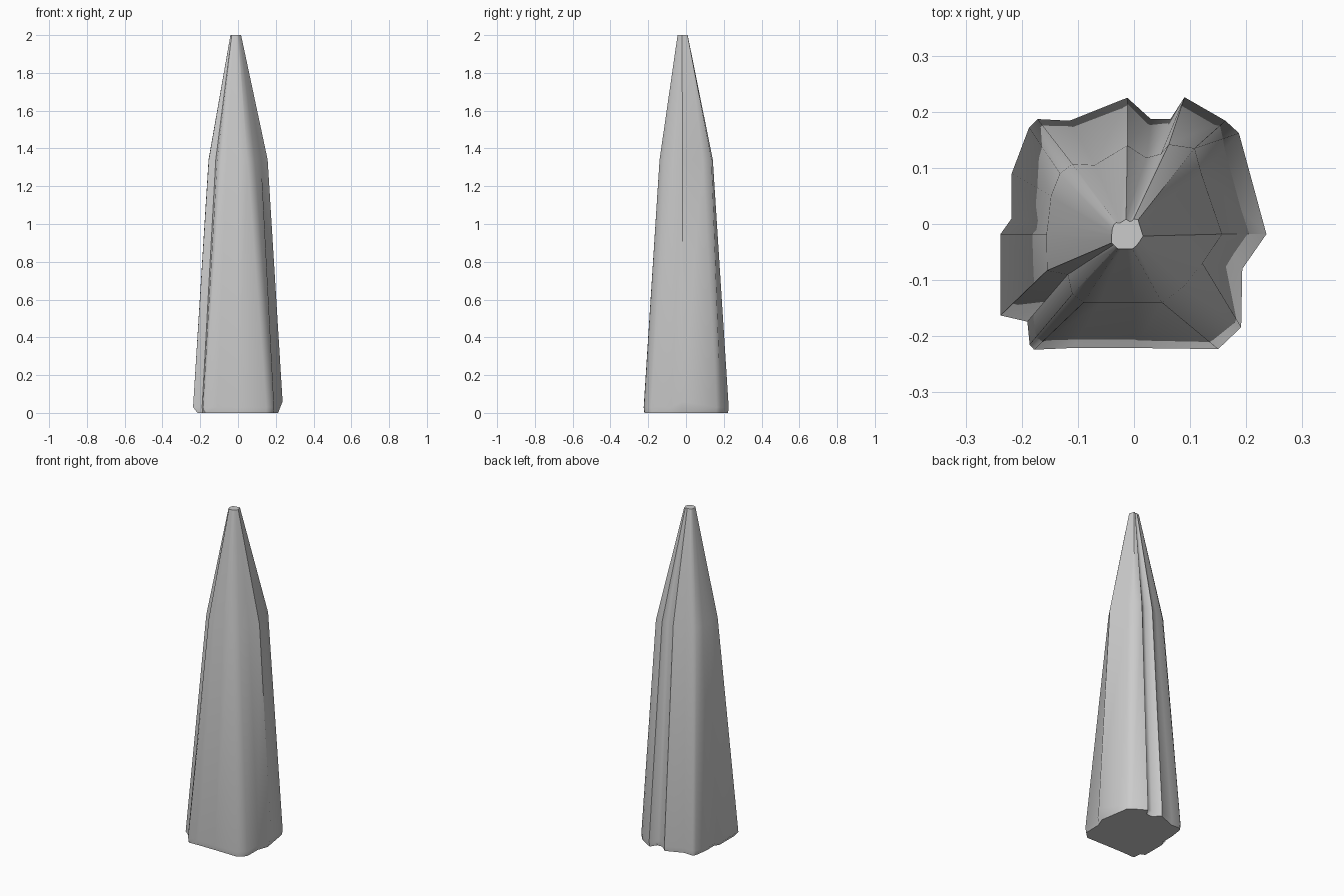
import bpy, bmesh, math

# Fluted outline: base x, y, then shoulder x, y for each ridge or groove
PROFILE = [
    (0.236, -0.018, 0.157, -0.018), (0.187, 0.162, 0.12, 0.09),
    (0.163, 0.184, 0.108, 0.135), (0.09, 0.226, 0.062, 0.142),
    (0.065, 0.187, 0.048, 0.125), (0.03, 0.187, 0.022, 0.118),
    (-0.012, 0.225, -0.012, 0.14), (-0.115, 0.184, -0.07, 0.105),
    (-0.172, 0.187, -0.11, 0.107), (-0.187, 0.172, -0.132, 0.09),
    (-0.218, 0.09, -0.148, 0.05), (-0.218, 0.01, -0.153, 0.005),
    (-0.238, -0.018, -0.156, -0.018), (-0.238, -0.163, -0.155, -0.083),
    (-0.19, -0.174, -0.118, -0.09), (-0.186, -0.215, -0.11, -0.125),
    (-0.178, -0.224, -0.09, -0.14), (-0.11, -0.221, -0.06, -0.14),
    (0.0, -0.221, 0.0, -0.14), (0.15, -0.223, 0.05, -0.14),
    (0.191, -0.184, 0.088, -0.112), (0.193, -0.08, 0.122, -0.07),
]

# Rings: worn foot, lower edge, shoulder, blunt tip
rings = [
    [(x * 0.9 if abs(x) > 0.2 else x * 0.985, y * 0.985, 0) for x, y, u, v in PROFILE],
    [(x, y, 0.06 if x > 0.2 else 0.03) for x, y, u, v in PROFILE],
    [(u, v, 1.34) for x, y, u, v in PROFILE],
    [(u * 0.18 - 0.012, v * 0.19 - 0.018, 2) for x, y, u, v in PROFILE],
]

# Stone spike lofted through the rings
bm = bmesh.new()
loops = [[bm.verts.new(p) for p in ring] for ring in rings]
n = len(PROFILE)
for a, b in zip(loops, loops[1:]):
    for i in range(n):
        j = (i + 1) % n
        bm.faces.new((a[i], a[j], b[j], b[i]))
bm.faces.new(loops[0][::-1])
bm.faces.new(loops[-1])
bmesh.ops.triangulate(bm, faces=[f for f in bm.faces if len(f.verts) > 4])
bmesh.ops.recalc_face_normals(bm, faces=bm.faces)
mesh = bpy.data.meshes.new("stone_spike")
bm.to_mesh(mesh)
bm.free()
spike = bpy.data.objects.new("stone_spike", mesh)
bpy.context.collection.objects.link(spike)

# Soft shading between grooves
bpy.context.view_layer.objects.active = spike
spike.select_set(True)
bpy.ops.object.shade_smooth_by_angle(angle=math.radians(50))
